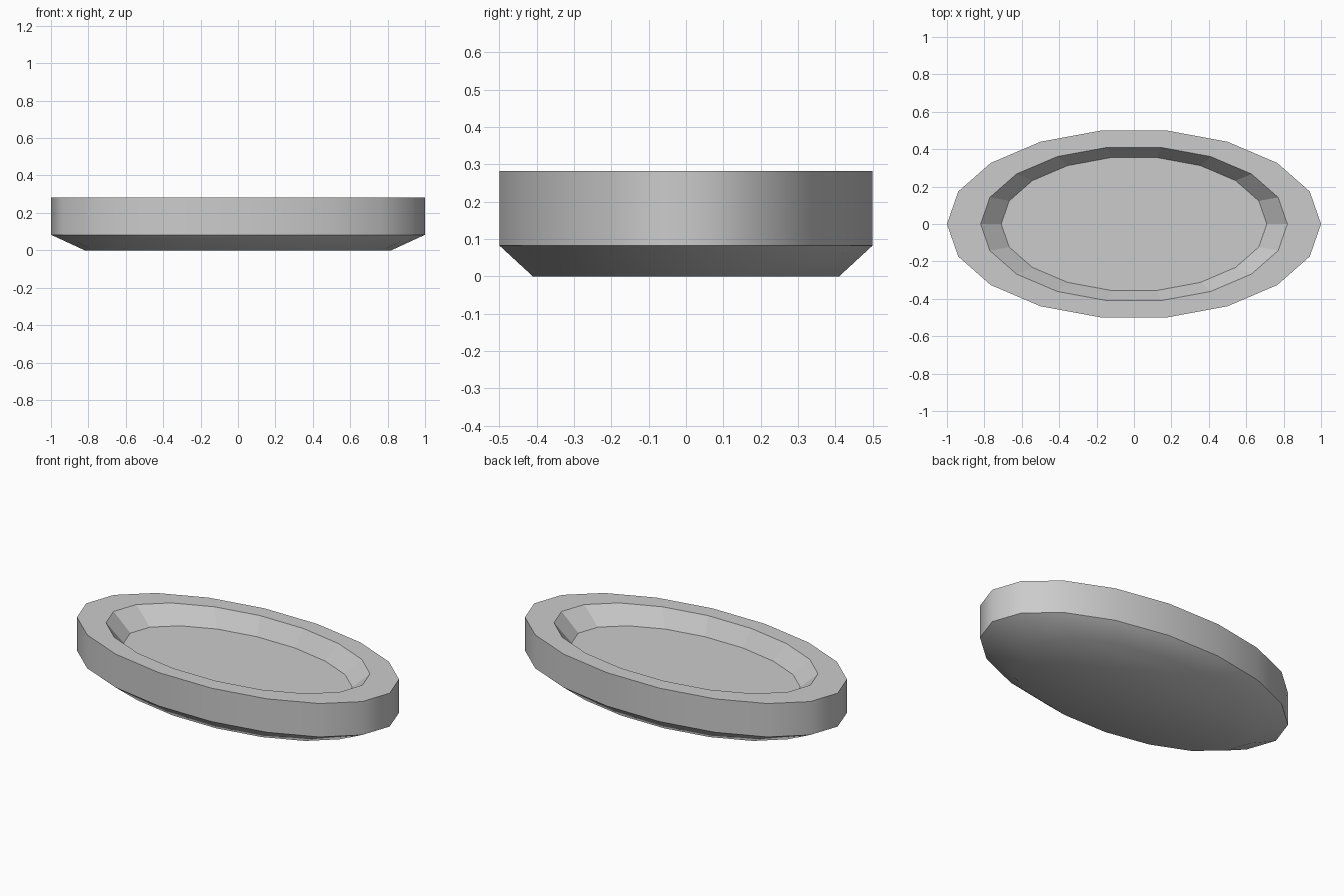
import bpy, bmesh, math

if "Cube" in bpy.data.objects:
    bpy.data.objects.remove(bpy.data.objects["Cube"])

SIDES = 18
# rings from underside to dish floor: (scale, height)
PROFILE = [(0.82, 0.0), (1.0, 0.083), (1.0, 0.282), (0.82, 0.282), (0.71, 0.182)]
Y_SCALE = 0.5 / math.sin(math.radians(80))


def ring(bm, scale, z):
    angles = [2 * math.pi * i / SIDES for i in range(SIDES)]
    return [bm.verts.new((scale * math.cos(a), scale * Y_SCALE * math.sin(a), z)) for a in angles]


# oval dish: one closed shell swept through the profile
bm = bmesh.new()
rings = [ring(bm, s, z) for s, z in PROFILE]
for k, (low, high) in enumerate(zip(rings, rings[1:])):
    for i in range(SIDES):
        j = (i + 1) % SIDES
        face = bm.faces.new((low[i], low[j], high[j], high[i]))
        face.smooth = k < 2  # smooth outside, faceted recess

# flat underside and dish floor
bm.faces.new(rings[0][::-1]).smooth = True
bm.faces.new(rings[-1])

# crisp edges around the outer wall
for e in bm.edges:
    if e.verts[0] in rings[1] and e.verts[1] in rings[1]:
        e.smooth = False
    if e.verts[0] in rings[2] and e.verts[1] in rings[2]:
        e.smooth = False

mesh = bpy.data.meshes.new("oval_dish")
bm.to_mesh(mesh)
bm.free()
bpy.context.collection.objects.link(bpy.data.objects.new("oval_dish", mesh))
